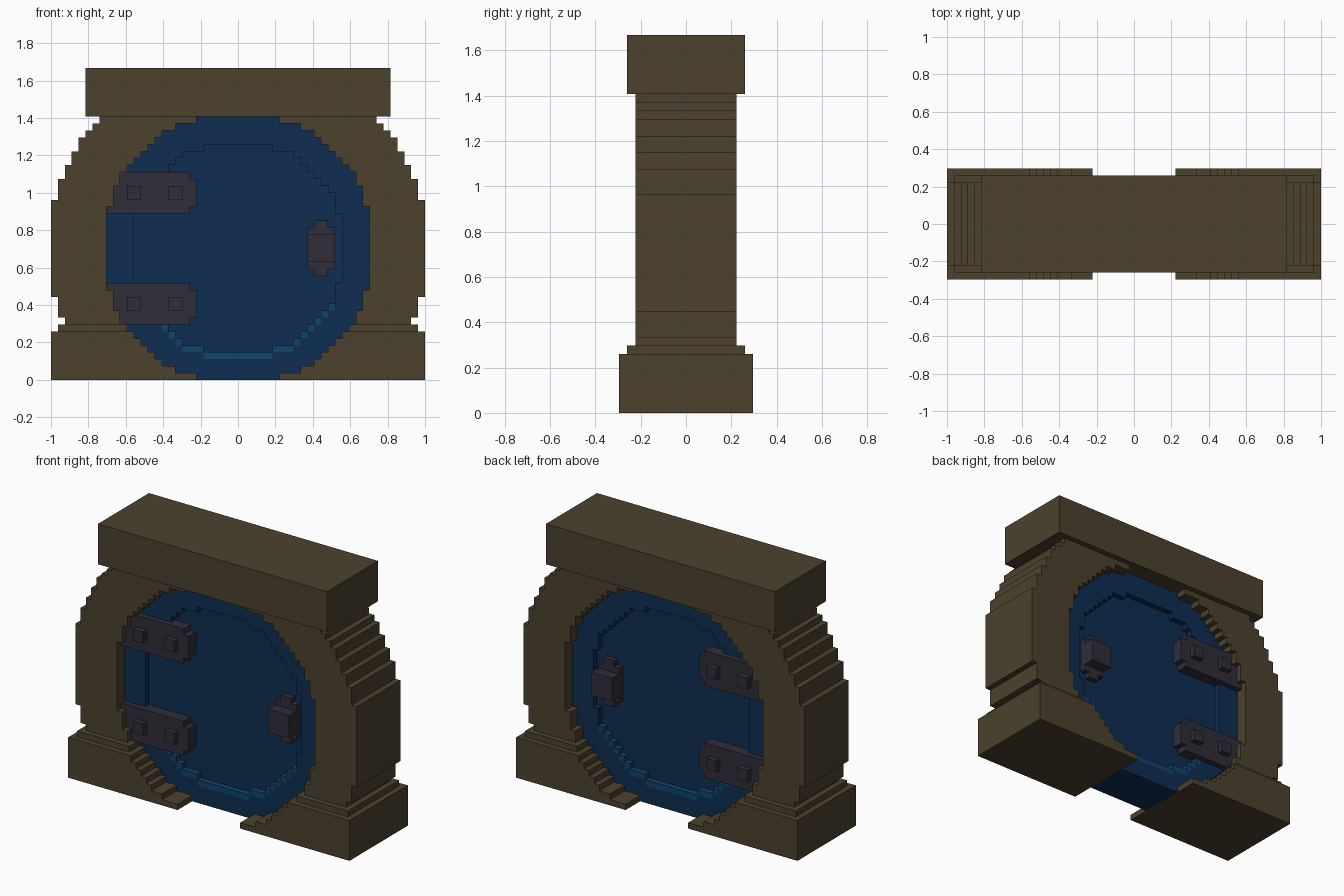
import bpy, bmesh

if "Cube" in bpy.data.objects:
    bpy.data.objects.remove(bpy.data.objects["Cube"])

U = 1 / 27  # one block


def material(name, rgb):
    m = bpy.data.materials.new(name)
    m.diffuse_color = (*rgb, 1)
    m.use_nodes = True
    m.node_tree.nodes["Principled BSDF"].inputs["Base Color"].default_value = m.diffuse_color
    return m


STONE = material("brown_stone", (0.072, 0.053, 0.026))
BLUE = material("deep_blue", (0.0042, 0.027, 0.082))
LIGHT = material("light_blue", (0.005, 0.056, 0.145))
IRON = material("dark_iron", (0.029, 0.027, 0.039))


def finish(name, bm, mat, mirror=False):
    bmesh.ops.recalc_face_normals(bm, faces=bm.faces)
    me = bpy.data.meshes.new(name)
    bm.to_mesh(me)
    bm.free()
    me.materials.append(mat)
    ob = bpy.data.objects.new(name, me)
    bpy.context.collection.objects.link(ob)
    if mirror:
        ob.modifiers.new("mirror", "MIRROR").use_axis[0] = True
    return ob


def boxes(name, items, mat, mirror=False):
    """Boxes given as x0, x1, z0, z1 and half depth, in blocks."""
    bm = bmesh.new()
    for x0, x1, z0, z1, d in items:
        vs = bmesh.ops.create_cube(bm, size=1)["verts"]
        for v in vs:
            v.co = ((x1 if v.co.x > 0 else x0) * U,
                    (d if v.co.y > 0 else -d) * U,
                    (z1 if v.co.z > 0 else z0) * U)
    return finish(name, bm, mat, mirror)


def extrude(name, pts, d, mat):
    """Right-half outline extruded to half depth d and mirrored; open at x = 0."""
    bm = bmesh.new()
    front = [bm.verts.new((x * U, -d * U, z * U)) for x, z in pts]
    back = [bm.verts.new((x * U, d * U, z * U)) for x, z in pts]
    bm.faces.new(front)
    bm.faces.new(back[::-1])
    for i in range(len(pts)):
        j = (i + 1) % len(pts)
        if pts[i][0] or pts[j][0]:
            bm.faces.new((front[j], front[i], back[i], back[j]))
    return finish(name, bm, mat, True)


def stair(steps):
    """Stepped half circle, bottom centre to top centre."""
    pts, x = [], 0
    for w, z in steps:
        pts += [(x, z), (w, z)]
        x = w
    return pts + [(x, 38 - z) for x, z in reversed(pts)]


# Half width and starting height of each step in the lower quarter
OUTER = [(6, 0), (9, 1), (11, 2), (12, 3), (13, 4), (14, 5), (15, 6),
         (16, 7), (17, 8), (18, 10), (19, 13)]
INNER = [(5, 4), (8, 5), (9, 6), (10, 7), (11, 8), (12, 9), (13, 10),
         (14, 11), (15, 14)]
hole, panel = stair(OUTER), stair(INNER)

# Stone arch around the round opening
SIDE = [(25, 7), (26, 9), (27, 12), (26, 26), (25, 29), (24, 31), (23, 33),
        (22, 35), (21, 36), (20, 37)]
side, x = [], 25
for w, z in SIDE:
    side += [(x, z), (w, z)] if w != x else [(w, z)]
    x = w
side.append((20, 38))
arch_hole = [p for p in hole if p[1] >= 7 and p != (15, 7) and p[0] > 0]
extrude("arch", side + arch_hole[::-1], 6, STONE)

# Base blocks, ledge and lintel
base_hole = [p for p in hole if p[1] <= 7 and p[0] > 0 and p != (16, 7)]
extrude("base", [(27, 0), (27, 7)] + base_hole[::-1], 8, STONE)
boxes("base_ledge", [(16, 26, 7, 8, 7)], STONE, True)
boxes("lintel", [(-22, 22, 38, 45, 7)], STONE)

# Round door: recessed panel, raised rim, light lower lip
extrude("door_panel", panel, 3, BLUE)
lip_edge = [(x, z - 1) if z <= 11 and x <= 14 else (x, z) for x, z in panel]
extrude("door_rim", hole + lip_edge[::-1], 4, BLUE)
lip, x = [], 0
for w, z in INNER[:-1]:
    lip += [(x, w, z - 1, z, 4)] + ([(-w, -x, z - 1, z, 4)])
    x = w
boxes("door_lip", lip, LIGHT)

# Hinges with square bolts, on both faces
for name, z in (("lower", 8), ("upper", 24)):
    boxes(name + "_hinge", [(-19, -7, z, z + 6, 5), (-7, -6, z + 1, z + 5, 5)], IRON)
    boxes(name + "_hinge_bolts", [(a, a + 2, z + 2, z + 4, 6) for a in (-16, -10)], IRON)

# Handle: back plate and grip
boxes("handle_plate", [(10, 14, 16, 22, 4), (11, 13, 15, 23, 4)], IRON)
boxes("handle_grip", [(10, 14, 17, 21, 6)], IRON)
